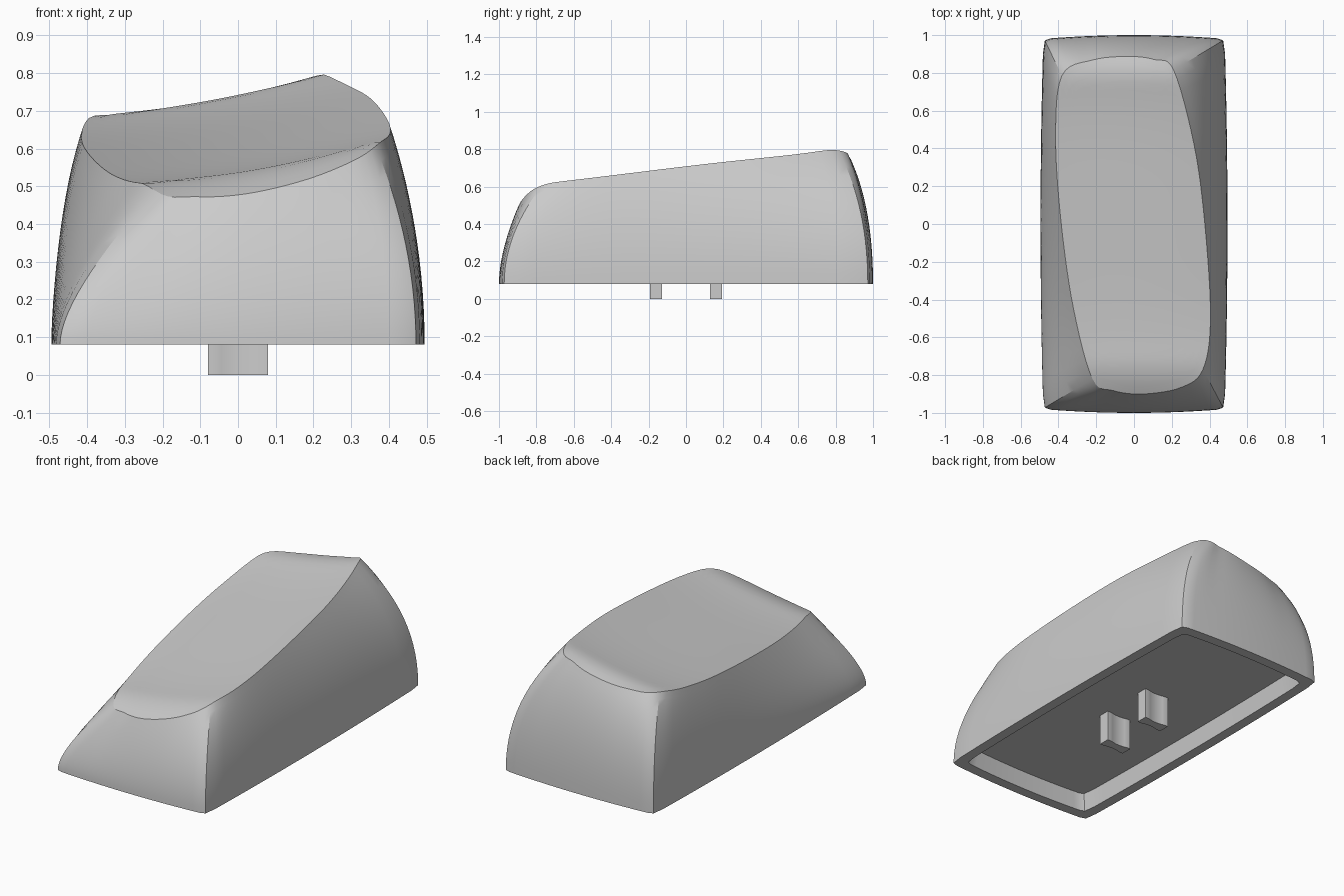
import bpy, bmesh, math
from mathutils import Vector

cube = bpy.data.objects.get("Cube")
if cube:
    bpy.data.objects.remove(cube, do_unlink=True)

BASE_Z, CEILING_Z = 0.08, 0.18
STEPS = 6            # samples between neighbouring rim keys
WALL, TOP = 14, 20   # rings on the wall and on the dished top

grey = bpy.data.materials.new("plain grey")
grey.use_nodes = True
grey.diffuse_color = (0.6, 0.6, 0.6, 1)
grey.node_tree.nodes["Principled BSDF"].inputs["Base Color"].default_value = (0.6, 0.6, 0.6, 1)


def add_object(name, bm, angle):
    bmesh.ops.recalc_face_normals(bm, faces=bm.faces)
    mesh = bpy.data.meshes.new(name)
    bm.to_mesh(mesh)
    bm.free()
    mesh.materials.append(grey)
    obj = bpy.data.objects.new(name, mesh)
    bpy.context.collection.objects.link(obj)
    bpy.ops.object.select_all(action='DESELECT')
    obj.select_set(True)
    bpy.context.view_layer.objects.active = obj
    bpy.ops.object.shade_smooth_by_angle(angle=math.radians(angle))
    return obj


# Skewed rim outline, four keys per side, counterclockwise from the front -x corner
RIM = [Vector(p) for p in (
    (-.22, -.82), (-.11, -.882), (.05, -.9), (.25, -.865),
    (.365, -.77), (.405, -.5), (.375, 0), (.318, .42),
    (.21, .815), (.11, .87), (-.03, .887), (-.22, .868),
    (-.382, .785), (-.415, .45), (-.385, 0), (-.32, -.45))]

# How strongly the wall bulges above each of the four corners
BULGE = (.3, .5, .58, .66)


def rim_point(i, t):
    a, b, c, d = (RIM[(i + k) % len(RIM)] for k in (-1, 0, 1, 2))
    return 0.5 * (2 * b + (c - a) * t + (2 * a - 5 * b + 4 * c - d) * t * t
                  + (3 * b - a - 3 * c + d) * t ** 3)


def base_point(i, t):
    # Rectangle with gently bowed sides and eased corners
    side, u = i // 4, ((i % 4) + t) / 2 - 1
    bow = 1 - u * u
    ease = 0.008 if abs(u) == 1 else 0
    x_edge, y_edge = 0.48 + 0.015 * bow - ease, 0.98 + 0.02 * bow - ease
    along_x, along_y = u * (0.48 - ease), u * (0.98 - ease)
    return Vector(((along_x, -y_edge), (x_edge, along_y),
                   (-along_x, y_edge), (-x_edge, -along_y))[side])


def wall_bulge(i, t):
    side, f = i // 4, ((i % 4) + t) / 4
    return BULGE[side] * (1 - f) + BULGE[(side + 1) % 4] * f


def top_height(x, y):
    # Tilted, twisted dish that rolls over at both ends
    z = 0.617 + 0.18 * x + 0.134 * y + 0.17 * x * x + 0.036 * x * y + 0.062 * y ** 4
    return z - 1.5 * max(0, -0.7 - y) ** 2 - 2 * max(0, y - 0.74) ** 2


# Cap shell: cavity, lip, curved walls and top as one stack of rings
samples = [(i, s / STEPS) for i in range(len(RIM)) for s in range(STEPS)]
rim = [rim_point(*s) for s in samples]
base = [base_point(*s) for s in samples]
bulge = [wall_bulge(*s) for s in samples]

rings = [[(p.x * .85, p.y * .93, CEILING_Z) for p in base],
         [(p.x * .88, p.y * .94, BASE_Z) for p in base]]
for k in range(WALL + 1):
    t = k / WALL
    ring = []
    for b, r, h in zip(base, rim, bulge):
        rise = top_height(r.x, r.y) - BASE_Z
        xy = b.lerp(r, t * t)
        ring.append((xy.x, xy.y, BASE_Z + rise * (2 * h * t * (1 - t) + t * t)))
    rings.append(ring)
for k in range(1, TOP):
    f = 1 - k / TOP
    rings.append([(r.x * f, r.y * f, top_height(r.x * f, r.y * f)) for r in rim])

bm = bmesh.new()
loops = [[bm.verts.new(p) for p in ring] for ring in rings]
n = len(samples)
for low, high in zip(loops, loops[1:]):
    for j in range(n):
        bm.faces.new((low[j], low[(j + 1) % n], high[(j + 1) % n], high[j]))
bm.faces.new(loops[0])
centre = bm.verts.new((0, 0, top_height(0, 0)))
for j in range(n):
    bm.faces.new((loops[-1][j], loops[-1][(j + 1) % n], centre))
add_object("cap_shell", bm, 25)


# Two mounting posts with a shallow rounded groove on each broad side
def post(name, y):
    groove = [k / 5 for k in range(-5, 6)]
    half = [(-.08, .0325)]
    half += [(.055 * g, .0325 - .008 * (1 - g * g)) for g in groove]
    half += [(.08, .0325)]
    outline = half + [(-px, -py) for px, py in half]
    pbm = bmesh.new()
    face = pbm.faces.new([pbm.verts.new((px, y + py, 0)) for px, py in outline])
    new = bmesh.ops.extrude_face_region(pbm, geom=[face])["geom"]
    verts = [v for v in new if isinstance(v, bmesh.types.BMVert)]
    bmesh.ops.translate(pbm, verts=verts, vec=(0, 0, CEILING_Z + 0.005))
    add_object(name, pbm, 40)


post("front_post", -0.16)
post("back_post", 0.16)
